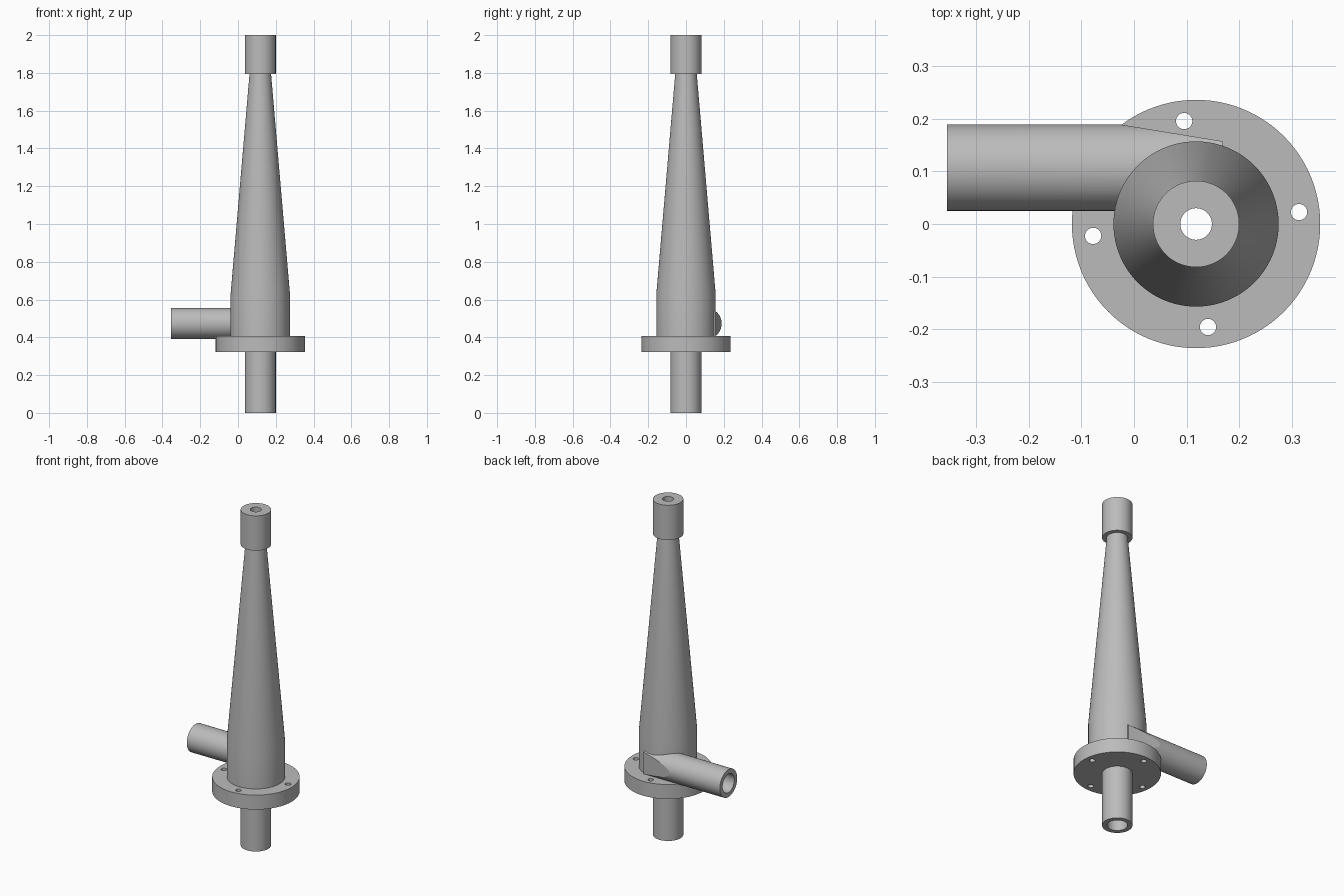
import bpy, bmesh
from math import sin, cos, pi, radians
from mathutils import Vector, Matrix

cube = bpy.data.objects.get("Cube")
if cube:
    bpy.data.objects.remove(cube, do_unlink=True)

AXIS_X = 0.118          # vertical axis of the turned parts
INLET_Y, INLET_Z = 0.107, 0.473
PIPE_R, BORE_R = 0.082, 0.055

grey = bpy.data.materials.new("plain grey")
grey.use_nodes = True
grey.diffuse_color = (0.5, 0.5, 0.5, 1)
grey.node_tree.nodes["Principled BSDF"].inputs["Base Color"].default_value = (0.5, 0.5, 0.5, 1)


def finish(bm, name):
    bmesh.ops.recalc_face_normals(bm, faces=bm.faces)
    mesh = bpy.data.meshes.new(name)
    bm.to_mesh(mesh)
    bm.free()
    mesh.materials.append(grey)
    obj = bpy.data.objects.new(name, mesh)
    bpy.context.collection.objects.link(obj)
    return obj


def turned(name, profile, steps=96):
    """Ring-shaped part: closed (radius, z) profile swept around the axis."""
    bm = bmesh.new()
    rings = []
    for i in range(steps):
        a = 2 * pi * i / steps
        rings.append([bm.verts.new((AXIS_X + r * cos(a), r * sin(a), z)) for r, z in profile])
    n = len(profile)
    for i in range(steps):
        p, q = rings[i], rings[(i + 1) % steps]
        for j in range(n):
            k = (j + 1) % n
            bm.faces.new((p[j], q[j], q[k], p[k]))
    return finish(bm, name)


def rod(bm, radius, start, end, steps=64):
    """Solid cylinder between two points."""
    start, end = Vector(start), Vector(end)
    turn = (end - start).to_track_quat('Z', 'Y').to_matrix().to_4x4()
    bmesh.ops.create_cone(bm, cap_ends=True, segments=steps, radius1=radius, radius2=radius,
                          depth=(end - start).length,
                          matrix=Matrix.Translation((start + end) / 2) @ turn)


def cut(target, bm):
    """Subtract a solid from a part."""
    cutter = finish(bm, "cutter")
    cutter.hide_render = True
    mod = target.modifiers.new("cut", 'BOOLEAN')
    mod.operation, mod.solver, mod.object = 'DIFFERENCE', 'EXACT', cutter
    bpy.context.view_layer.objects.active = target
    bpy.ops.object.modifier_apply(modifier=mod.name)
    bpy.data.objects.remove(cutter, do_unlink=True)


def inlet_bore():
    bm = bmesh.new()
    rod(bm, BORE_R, (-0.5, INLET_Y, INLET_Z), (0.05, INLET_Y, INLET_Z))
    return bm


# Turned parts, from the bottom up
lower_pipe = turned("lower_pipe", [(BORE_R, 0), (PIPE_R, 0), (PIPE_R, 0.6), (BORE_R, 0.6)])
flange = turned("flange", [(0.08, 0.322), (0.236, 0.322), (0.236, 0.408), (0.08, 0.408)])
body = turned("tapered_body", [(0.13, 0.4), (0.157, 0.4), (0.157, 0.63), (0.057, 1.795),
                               (0.03, 1.795), (0.13, 0.63)])
collar = turned("top_collar", [(0.03, 1.793), (PIPE_R, 1.793), (PIPE_R, 2), (0.03, 2)])

# Four bolt holes in the flange
holes = bmesh.new()
for i in range(4):
    a = radians(6.6) + i * pi / 2
    x, y = AXIS_X + 0.197 * cos(a), 0.197 * sin(a)
    rod(holes, 0.0155, (x, y, 0.2), (x, y, 0.5), 32)
cut(flange, holes)

# Tangential inlet pipe, sliced flat on its outer side where it meets the body
bm = bmesh.new()
rod(bm, PIPE_R, (-0.355, INLET_Y, INLET_Z), (0.169, INLET_Y, INLET_Z))
bmesh.ops.bisect_plane(bm, geom=bm.verts[:] + bm.edges[:] + bm.faces[:], dist=1e-6,
                       plane_co=(-0.025, 0.189, 0), plane_no=(0.032, 0.195, 0), clear_outer=True)
bmesh.ops.holes_fill(bm, edges=[e for e in bm.edges if e.is_boundary], sides=0)
inlet = finish(bm, "inlet_pipe")
cut(inlet, inlet_bore())
cut(body, inlet_bore())
chamber = bmesh.new()
rod(chamber, 0.14, (AXIS_X, 0, 0.2), (AXIS_X, 0, 0.8), 96)
cut(inlet, chamber)

# Smooth round walls with crisp edges
for obj in (lower_pipe, flange, body, collar, inlet):
    bpy.ops.object.select_all(action='DESELECT')
    obj.select_set(True)
    bpy.context.view_layer.objects.active = obj
    bpy.ops.object.shade_smooth_by_angle(angle=radians(8 if obj is inlet else 20))
